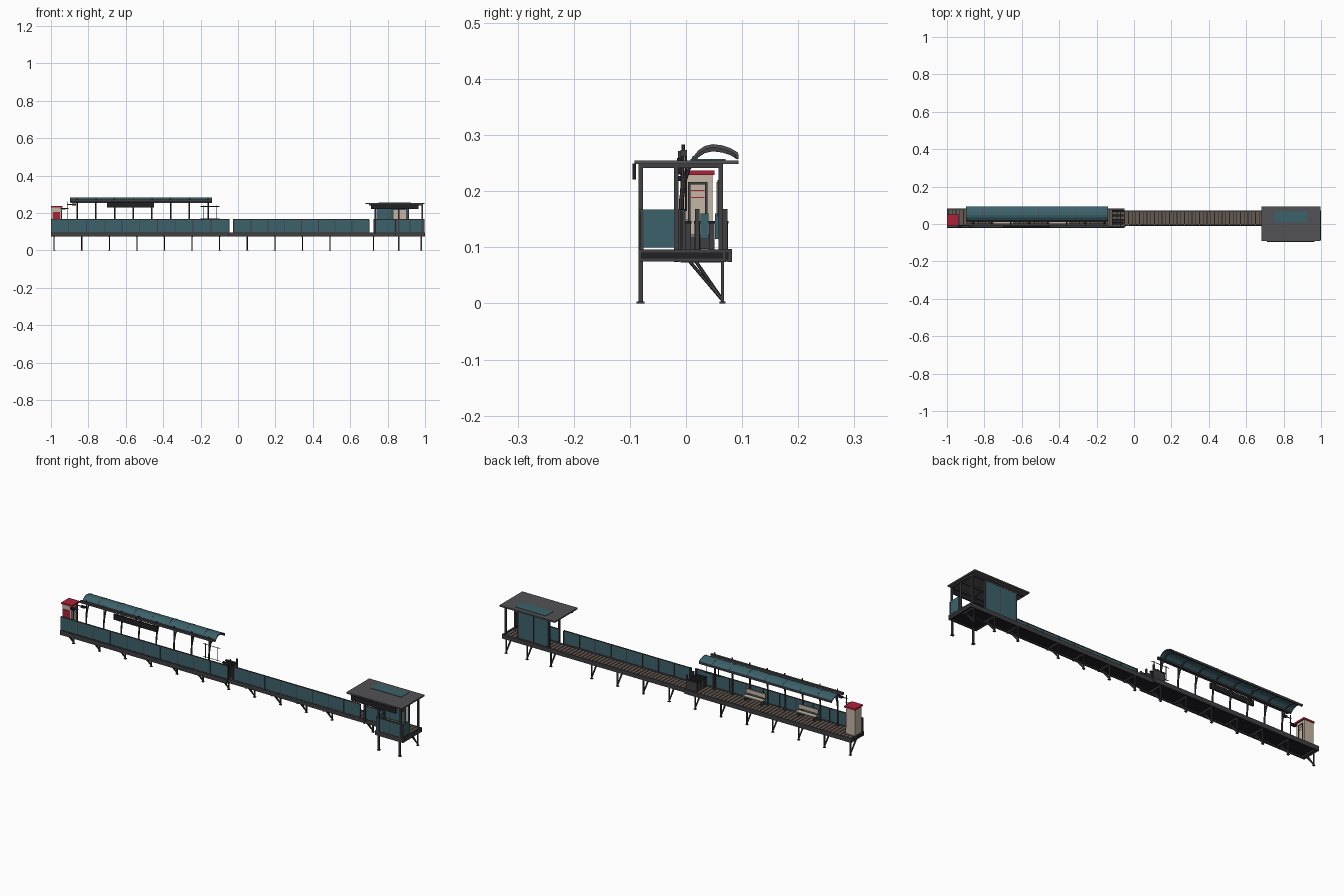
import bpy, bmesh, math
from mathutils import Vector, Matrix


def mat(name, *c):
    m = bpy.data.materials.new(name)
    m.diffuse_color = (*c, 1)
    return m


TEAL = mat("teal_panel", 0.045, 0.12, 0.145)
DARK = mat("dark_steel", 0.05, 0.05, 0.055)
BLACK = mat("black", 0.015, 0.015, 0.018)
GREY = mat("roof_grey", 0.085, 0.085, 0.09)
WOOD = mat("deck_brown", 0.13, 0.10, 0.08)
RED = mat("red", 0.42, 0.015, 0.04)
CREAM = mat("cream", 0.55, 0.47, 0.37)


def finish(name, bm, m):
    bmesh.ops.recalc_face_normals(bm, faces=bm.faces)
    me = bpy.data.meshes.new(name)
    bm.to_mesh(me)
    bm.free()
    me.materials.append(m)
    ob = bpy.data.objects.new(name, me)
    bpy.context.collection.objects.link(ob)
    return ob


def boxes(name, m, *items):
    """Each item is (x0, x1, y0, y1, z0, z1)."""
    bm = bmesh.new()
    for x0, x1, y0, y1, z0, z1 in items:
        M = Matrix.Translation(((x0 + x1) / 2, (y0 + y1) / 2, (z0 + z1) / 2)) @ \
            Matrix.Diagonal((x1 - x0, y1 - y0, z1 - z0, 1))
        bmesh.ops.create_cube(bm, size=1, matrix=M)
    return finish(name, bm, m)


def rods(name, m, r, segs, *pairs):
    bm = bmesh.new()
    for p, q in pairs:
        p, q = Vector(p), Vector(q)
        d = q - p
        M = Matrix.Translation((p + q) / 2) @ d.to_track_quat('Z', 'Y').to_matrix().to_4x4()
        bmesh.ops.create_cone(bm, cap_ends=True, segments=segs, radius1=r, radius2=r,
                              depth=d.length, matrix=M)
    return finish(name, bm, m)


def strips(name, m, line, t, spans):
    """Extrude a yz centre line of thickness t along each x span."""
    bm = bmesh.new()
    prof = list(line) + [(y, z - t) for y, z in reversed(line)]
    for x0, x1 in spans:
        vs = [bm.verts.new((x0, y, z)) for y, z in prof]
        f = bm.faces.new(vs)
        ret = bmesh.ops.extrude_face_region(bm, geom=[f])
        bmesh.ops.translate(bm, vec=(x1 - x0, 0, 0),
                            verts=[v for v in ret['geom'] if isinstance(v, bmesh.types.BMVert)])
    return finish(name, bm, m)


# --- Decks: wide left half, narrower right half, booth bay at front right
boxes("deck_frame", BLACK, (-1, -0.05, -0.012, 0.076, 0.080, 0.091),
      (-0.05, 1, 0.0, 0.066, 0.080, 0.091), (0.84, 1, -0.08, 0.0, 0.080, 0.091))
boxes("deck_edge_beams", DARK, (-1, -0.05, -0.021, -0.012, 0.074, 0.097),
      (-1, -0.05, 0.074, 0.082, 0.074, 0.097), (-0.05, 1, -0.010, -0.002, 0.076, 0.096),
      (-0.05, 1, 0.064, 0.071, 0.074, 0.096), (0.84, 1, -0.085, -0.077, 0.075, 0.097),
      (0.993, 1, -0.085, 0.071, 0.075, 0.096), (-1, -0.993, -0.02, 0.08, 0.075, 0.096),
      (0.84, 0.847, -0.085, 0.0, 0.075, 0.096))
planks = [(-0.99 + i * 0.02, -0.974 + i * 0.02, -0.012, 0.074, 0.090, 0.096) for i in range(47)]
planks += [(-0.048 + i * 0.02, -0.032 + i * 0.02, -0.002, 0.064, 0.090, 0.095) for i in range(52)]
planks += [(0.85 + i * 0.02, 0.866 + i * 0.02, -0.077, -0.002, 0.090, 0.095) for i in range(7)]
boxes("deck_planks", WOOD, *planks)

# --- Trestle legs, diagonal braces and cross beams
legs = [-0.983 + i * 0.1475 for i in range(11)] + [0.725, 0.86, 0.98]
boxes("back_legs", DARK, *[(x - .003, x + .003, .062, .068, 0, .08) for x in legs])
boxes("leg_feet", DARK, *[(x - .006, x + .006, .060, .070, 0, .003) for x in legs])
rods("leg_braces", DARK, 0.003, 6, *[((x, .065, .006), (x, y, .08)) for x in legs for y in (.002, .014)])
boxes("cross_beams", DARK, *[(x - .004, x + .004, -.010, .066, .073, .081) for x in legs])
boxes("booth_front_legs", DARK, *[(x - .004, x + .004, -.085, -.077, 0, .08) for x in (.86, .98)])
boxes("booth_front_feet", DARK, *[(x - .007, x + .007, -.088, -.074, 0, .003) for x in (.86, .98)])


# --- Fences: teal panels between slim posts with a top rail
def fence(name, x0, x1, y, n):
    w = (x1 - x0) / n
    boxes(name + "_panels", TEAL, *[(x0 + i * w + .002, x0 + (i + 1) * w - .002, y - .002, y + .002, .099, .164)
                                    for i in range(n)])
    boxes(name + "_posts", DARK, *[(x0 + i * w - .002 * (i > 0), x0 + i * w + .002, y - .001, y + .005, .09, .165)
                                   for i in range(n + 1)],
          (x0, x1, y - .003, y + .004, .164, .167), (x0, x1, y - .003, y + .004, .096, .100))


fence("left_fence", -1, -0.05, -0.015, 10)
fence("right_fence", -0.02, 0.70, -0.006, 8)
fence("booth_side_fence", 0.725, 0.84, -0.006, 1)
fence("booth_front_fence", 0.845, 0.995, -0.081, 2)
boxes("booth_end_panels", TEAL, (.992, .996, -.078, -.020, .100, .167), (.843, .847, -.078, -.02, .100, .167))

# --- Booth shelter: posts, wall, roof, fascia sign
boxes("booth_posts", DARK, *[(x - .004, x + .004, y - .004, y + .004, .09, .25) for x, y in
      ((.86, -.081), (.985, -.081), (.735, -.017), (.985, -.017), (.735, .062), (.91, .062), (.985, .062))])
boxes("booth_wall", TEAL, (.74, .822, .059, .065, .098, .245), (.826, .907, .059, .065, .098, .245))
boxes("booth_wall_divider", DARK, (.822, .826, .058, .066, .096, .247))
boxes("booth_notice_frame", DARK, (.828, .902, .056, .060, .155, .220))
boxes("booth_notice", CREAM, (.832, .898, .0545, .057, .160, .216))
boxes("booth_roof", GREY, (.682, .998, -.092, .094, .248, .255))
boxes("booth_roof_beams", DARK, *[(.70, .99, y - .004, y + .004, .241, .249) for y in (-.081, -.017, .062)],
      *[(x - .004, x + .004, -.085, .066, .241, .249) for x in (.735, .86, .985)])
boxes("booth_skylight", TEAL, (.75, .925, .008, .07, .254, .257))
boxes("booth_fascia_sign", BLACK, (.71, .965, -.095, -.089, .221, .249))

# --- Long curved canopy on eight hooked posts
px = [-0.86 + i * 0.1 for i in range(8)]
roof = [(.014, .262), (.022, .272), (.034, .280), (.048, .283), (.064, .281), (.079, .276), (.093, .268)]
ends = [-0.895] + [x + .05 for x in px[:-1]] + [-0.14]
strips("canopy_panels", TEAL, roof, .005, [(a + .002, b - .002) for a, b in zip(ends, ends[1:])])
rib = [(y, z - .003) for y, z in roof]
strips("canopy_ribs", DARK, rib, .009, [(x - .003, x + .003) for x in px])
strips("canopy_seams", GREY, [(y, z + .0008) for y, z in roof], .006, [(e - .002, e + .002) for e in ends])
boxes("canopy_rails", DARK, (-.895, -.14, .088, .094, .257, .266), (-.895, -.14, .012, .018, .254, .263),
      (-.895, -.14, -.010, .002, .262, .273))
arm = [(-.008, .095), (-.008, .185), (-.004, .215), (.004, .240), (.016, .260)]
rods("canopy_posts", DARK, .0042, 8, *[((x, *a), (x, *b)) for x in px for a, b in zip(arm, arm[1:])])
rods("canopy_struts", DARK, .003, 6, *[((x, -.007, .20), (x, -.005, .283)) for x in px])
boxes("canopy_post_bases", DARK, *[(x - .007, x + .007, -.012, .004, .094, .099) for x in px])

# --- Hanging display below canopy
boxes("hanging_display", BLACK, (-.70, -.45, -.016, -.008, .231, .259))
boxes("display_hangers", DARK, *[(x - .002, x + .002, -.014, -.006, .255, .272) for x in (-.68, -.575, -.47)])

# --- Benches against the fence
for i, x in enumerate((-.70, -.40)):
    n = f"bench_{i + 1}"
    boxes(n + "_seat", CREAM, (x - .055, x + .055, .004, .028, .118, .122),
          (x - .055, x + .055, -.001, .003, .128, .150))
    boxes(n + "_legs", DARK, *[(x + s - .002, x + s + .002, .0, .026, .095, .118) for s in (-.045, .045)],
          *[(x + s - .002, x + s + .002, -.003, .001, .095, .148) for s in (-.045, .045)])

# --- Kiosk cabin at the left end
boxes("kiosk_body", CREAM, (-.996, -.945, -.008, .047, .096, .229))
boxes("kiosk_roof", RED, (-1, -.938, -.012, .051, .229, .237))
boxes("kiosk_front_panel", RED, (-.990, -.951, -.0105, -.007, .105, .205))
boxes("kiosk_door_frame", DARK, (-.946, -.942, .004, .008, .12, .216), (-.946, -.942, .034, .038, .12, .216),
      (-.946, -.942, .004, .038, .212, .216), (-.946, -.942, -.006, .045, .097, .123))
boxes("kiosk_stripes", RED, *[(-.946, -.944, .009, .033, z, z + .002) for z in (.188, .200)])

# --- Camera mast beside the kiosk
rods("camera_mast", DARK, .0022, 8, ((-.91, -.008, .095), (-.91, -.008, .262)),
     ((-.95, -.008, .224), (-.905, -.008, .224)), ((-.915, -.008, .246), (-.865, -.008, .246)))
boxes("mast_cameras", BLACK, (-.945, -.922, -.020, -.006, .218, .227), (-.888, -.866, -.014, -.002, .241, .250))

# --- Hanging sign frame and ticket gates at the middle
rods("sign_frame", DARK, .0015, 6, ((-.20, .0, .235), (-.10, .0, .235)), ((-.20, .0, .170), (-.10, .0, .170)),
     ((-.185, .0, .165), (-.185, .0, .240)), ((-.115, .0, .165), (-.115, .0, .240)),
     ((-.16, .0, .235), (-.16, .0, .27)))
gy = (.004, .020, .046, .070)
boxes("gate_cabinets", DARK, *[(-.115, -.058, y - .005, y + .005, .095, .142) for y in gy])
boxes("gate_tops", BLACK, *[(-.118, -.055, y - .006, y + .006, .142, .147) for y in gy])
boxes("gate_posts", DARK, *[(x - .004, x + .004, y - .004, y + .004, .095, .168)
                            for x, y in ((-.05, -.012), (-.022, -.006), (-.055, .02), (-.055, .07))])
boxes("gate_flaps", TEAL, *[(-.088, -.085, a + .006, b - .006, .115, .160) for a, b in zip(gy[1:], gy[2:])])
